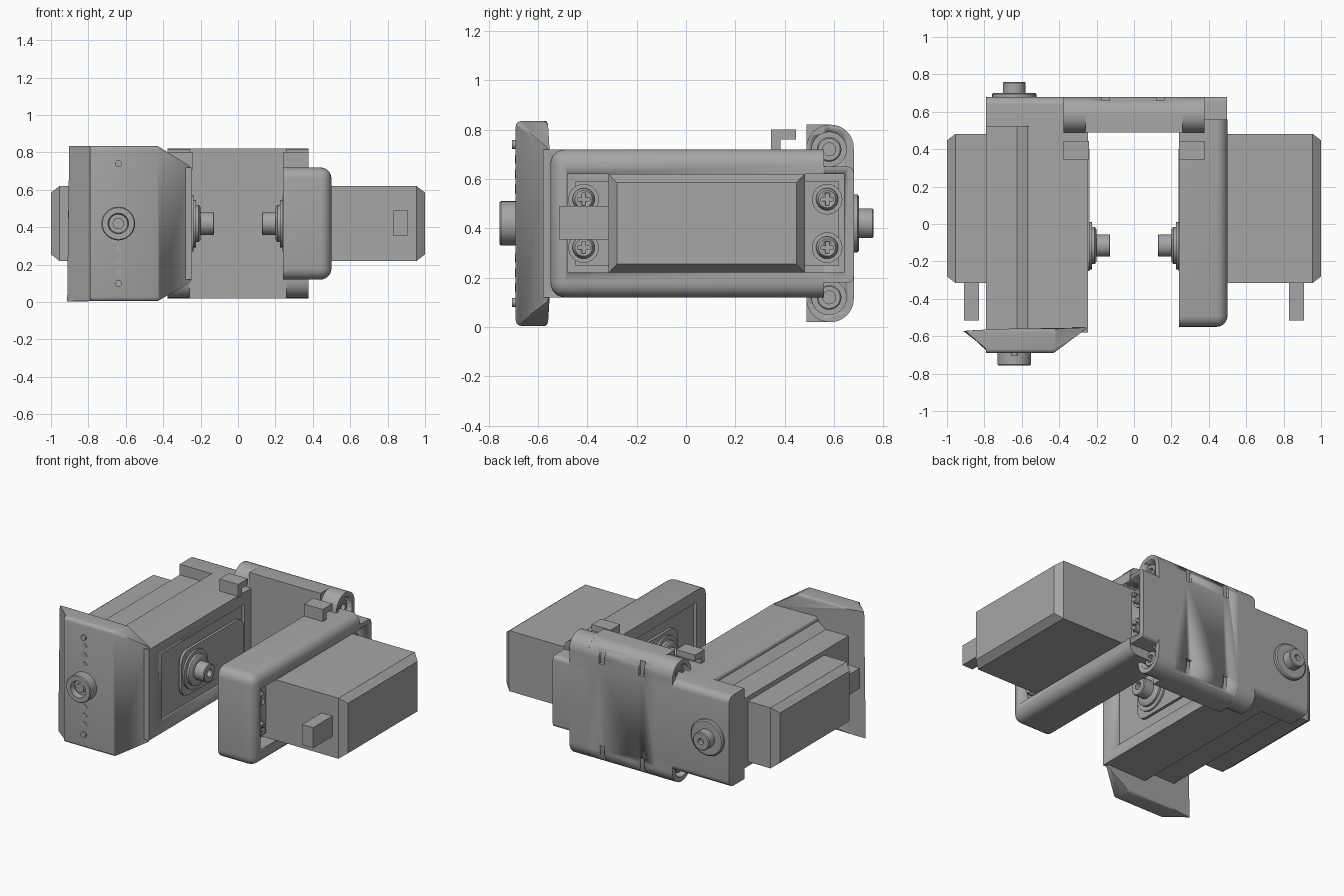
import bpy, bmesh, math
from mathutils import Vector, Matrix

if "Cube" in bpy.data.objects:
    bpy.data.objects.remove(bpy.data.objects["Cube"])

grey = bpy.data.materials.new("plain grey")
grey.diffuse_color = (0.38, 0.38, 0.38, 1)
grey.use_nodes = True
grey.node_tree.nodes["Principled BSDF"].inputs["Base Color"].default_value = grey.diffuse_color


def finish(name, bm, smooth=True):
    bmesh.ops.recalc_face_normals(bm, faces=bm.faces)
    me = bpy.data.meshes.new(name)
    bm.to_mesh(me)
    bm.free()
    me.materials.append(grey)
    ob = bpy.data.objects.new(name, me)
    bpy.context.collection.objects.link(ob)
    bpy.ops.object.select_all(action='DESELECT')
    ob.select_set(True)
    bpy.context.view_layer.objects.active = ob
    if smooth:
        bpy.ops.object.shade_smooth_by_angle(angle=math.radians(35))
    return ob


def hull(name, pts, bevel=0, pick=None, seg=5):
    """Convex solid through points; edges passing pick(a, b) are rounded."""
    bm = bmesh.new()
    for p in pts:
        bm.verts.new(p)
    bmesh.ops.convex_hull(bm, input=bm.verts)
    bmesh.ops.dissolve_limit(bm, angle_limit=0.01, verts=bm.verts, edges=bm.edges)
    if bevel:
        es = [e for e in bm.edges if pick is None or pick(e.verts[0].co, e.verts[1].co)]
        bmesh.ops.bevel(bm, geom=es, offset=bevel, segments=seg, profile=0.5, affect='EDGES')
    return finish(name, bm)


def box(name, x, y, z, bevel=0, pick=None, seg=5):
    return hull(name, [(a, b, c) for a in x for b in y for c in z], bevel, pick, seg)


def lathe(name, origin, axis, profile, n=32):
    """Turned part: profile of (radius, distance along axis)."""
    bm = bmesh.new()
    rings = []
    rot = Vector((0, 0, 1)).rotation_difference(Vector(axis)).to_matrix()
    for r, h in profile:
        rings.append([bm.verts.new(Vector(origin) + rot @ Vector(
            (r * math.cos(2 * math.pi * i / n), r * math.sin(2 * math.pi * i / n), h)))
            for i in range(n)])
    for a, b in zip(rings, rings[1:]):
        for i in range(n):
            j = (i + 1) % n
            bm.faces.new((a[i], a[j], b[j], b[i]))
    bm.faces.new(rings[0])
    bm.faces.new(rings[-1])
    return finish(name, bm)


def cut(target, cutter):
    m = target.modifiers.new("cut", 'BOOLEAN')
    m.operation, m.object, m.solver = 'DIFFERENCE', cutter, 'EXACT'
    cutter.hide_render = True
    bpy.ops.object.select_all(action='DESELECT')
    bpy.context.view_layer.objects.active = target
    target.select_set(True)
    bpy.ops.object.modifier_apply(modifier=m.name)
    bpy.data.objects.remove(cutter, do_unlink=True)


def along(i, *conds):
    """Edge filter: edge runs along axis i and its midpoint passes all conditions."""
    def f(a, b):
        d = b - a
        m = (a + b) / 2
        return abs(d[i]) > 0.9 * d.length and all(c(m) for c in conds)
    return f


# right motor housing, rounded on the outside
right = box("right_housing", (0.24, 0.5), (-0.55, 0.56), (0.12, 0.72), 0.06,
            lambda a, b: not (max(a.x, b.x) < 0.25 or min(a.y, b.y) > 0.55))
cut(right, box("cutter", (0.40, 0.6), (-0.48, 0.7), (0.22, 0.62)))
cut(right, box("cutter", (0.2, 0.26), (-0.45, 0.42), (0.2, 0.64)))
end = box("right_end_wall", (0.24, 0.498), (0.5, 0.68), (0.18, 0.65), 0.025,
          along(0, lambda m: m.y > 0.6))
cut(end, box("cutter", (0.40, 0.6), (0.4, 0.64), (0.22, 0.62)))

# left motor housing with a narrower outer cover
left = box("left_housing", (-0.57, -0.245), (-0.58, 0.53), (0.12, 0.72), 0.02,
           along(1, lambda m: m.x < -0.5))
cut(left, box("cutter", (-0.265, -0.2), (-0.45, 0.42), (0.2, 0.64)))
box("left_cover", (-0.79, -0.55), (-0.6, 0.6), (0.19, 0.65))
for z0, z1 in ((0.64, 0.70), (0.20, 0.14)):
    # sloped fillet between cover and housing
    hull("cover_fillet", [(x, y, z) for y in (-0.58, 0.55)
                          for x, z in ((-0.64, z0), (-0.56, z0), (-0.56, z1))])
box("left_end_wall", (-0.79, -0.24), (0.52, 0.68), (0.12, 0.72), 0.045,
    along(0, lambda m: m.y > 0.6))

# angled front plate
plate = hull("front_plate",
             [(x, y, z) for x in (-0.79, -0.43) for y in (-0.69, -0.56) for z in (0.005, 0.835)]
             + [(-0.245, -0.553, 0.11), (-0.245, -0.553, 0.72)],
             0.022, along(0, lambda m: m.x < -0.5), 4)
lathe("front_boss", (-0.64, -0.69, 0.42), (0, -1, 0),
      [(0.09, -0.01), (0.09, 0.06), (0.085, 0.066), (0.055, 0.066), (0.05, 0.03),
       (0.03, 0.03), (0.03, 0.05), (0.012, 0.05)])
for s in (-1, 1):
    for k in range(4):
        h = 0.015 if k == 3 else 0.003
        lathe("plate_rivet", (-0.64, -0.69, 0.42 + s * (0.14 + 0.06 * k)), (0, -1, 0),
              [(0.018, -0.01), (0.018, h)], 16)

# rear boss
lathe("rear_boss", (-0.64, 0.675, 0.42), (0, 1, 0),
      [(0.118, 0), (0.118, 0.02), (0.11, 0.026), (0.06, 0.026), (0.06, 0.08),
       (0.055, 0.085), (0.02, 0.085), (0.02, 0.06)])

# rear cross block with rounded ends, screw recesses and slots
block = box("rear_block", (-0.26, 0.26), (0.488, 0.68), (0.02, 0.82), 0.095,
            along(0, lambda m: m.y > 0.6), 8)
for x in (-0.15, 0.14):
    for z in (0.05, 0.71):
        cut(block, box("cutter", (x - 0.02, x + 0.02), (0.66, 0.72), (z - 0.02, z + 0.10)))

for s in (-1, 1):
    # knuckles at each side of the rear block
    knuckle = box("rear_knuckle", sorted((s * 0.24, s * 0.377)), (0.488, 0.68), (0.02, 0.82),
                  0.094, along(0), 8)
    for z in (0.12, 0.72):
        cut(knuckle, lathe("cutter", (s * 0.30, 0.58, z), (s, 0, 0), [(0.07, 0), (0.07, 0.2)]))
        lathe("knuckle_screw", (s * 0.29, 0.58, z), (s, 0, 0),
              [(0.05, 0), (0.05, 0.065), (0.045, 0.07), (0.026, 0.07), (0.026, 0.045)], 24)

    # motor body with chamfered outer end
    i = 0.035
    hull("motor_body",
         [(s * x, y, z) for x in (0.3, 0.955) for y in (-0.315, 0.482) for z in (0.22, 0.62)]
         + [(s * 1.0, y, z) for y in (-0.315 + i, 0.482 - i) for z in (0.22 + i, 0.62 - i)])
    box("cable_plug", sorted((s * 0.83, s * 0.91)), (-0.515, -0.3), (0.355, 0.49))

    # inner face panel and output shaft
    box("motor_panel", sorted((s * 0.255, s * 0.237)), (-0.25, 0.40), (0.27, 0.57), 0.07, along(0))
    lathe("output_shaft", (s * 0.26, -0.115, 0.42), (-s, 0, 0),
          [(0.127, 0), (0.127, 0.035), (0.10, 0.035), (0.10, 0.05), (0.085, 0.06),
           (0.06, 0.06), (0.06, 0.128), (0.055, 0.133), (0.025, 0.133), (0.025, 0.10)])

    # cable hooks on top
    xs = sorted((s * 0.24, s * 0.378))
    box("hook_post", xs, (0.345, 0.383), (0.71, 0.78))
    box("hook_lip", xs, (0.345, 0.445), (0.76, 0.80))

# mounting flange and cross-head screws in the right pocket
box("motor_flange", (0.38, 0.425), (-0.45, 0.62), (0.25, 0.59))
for y in (-0.415, 0.572):
    for z in (0.322, 0.518):
        lathe("mount_washer", (0.42, y, z), (1, 0, 0), [(0.062, 0), (0.062, 0.015)], 24)
        screw = lathe("mount_screw", (0.42, y, z), (1, 0, 0),
                      [(0.045, 0), (0.045, 0.035), (0.035, 0.05)], 24)
        cut(screw, box("cutter", (0.45, 0.5), (y - 0.025, y + 0.025), (z - 0.007, z + 0.007)))
        cut(screw, box("cutter", (0.45, 0.5), (y - 0.007, y + 0.007), (z - 0.025, z + 0.025)))
